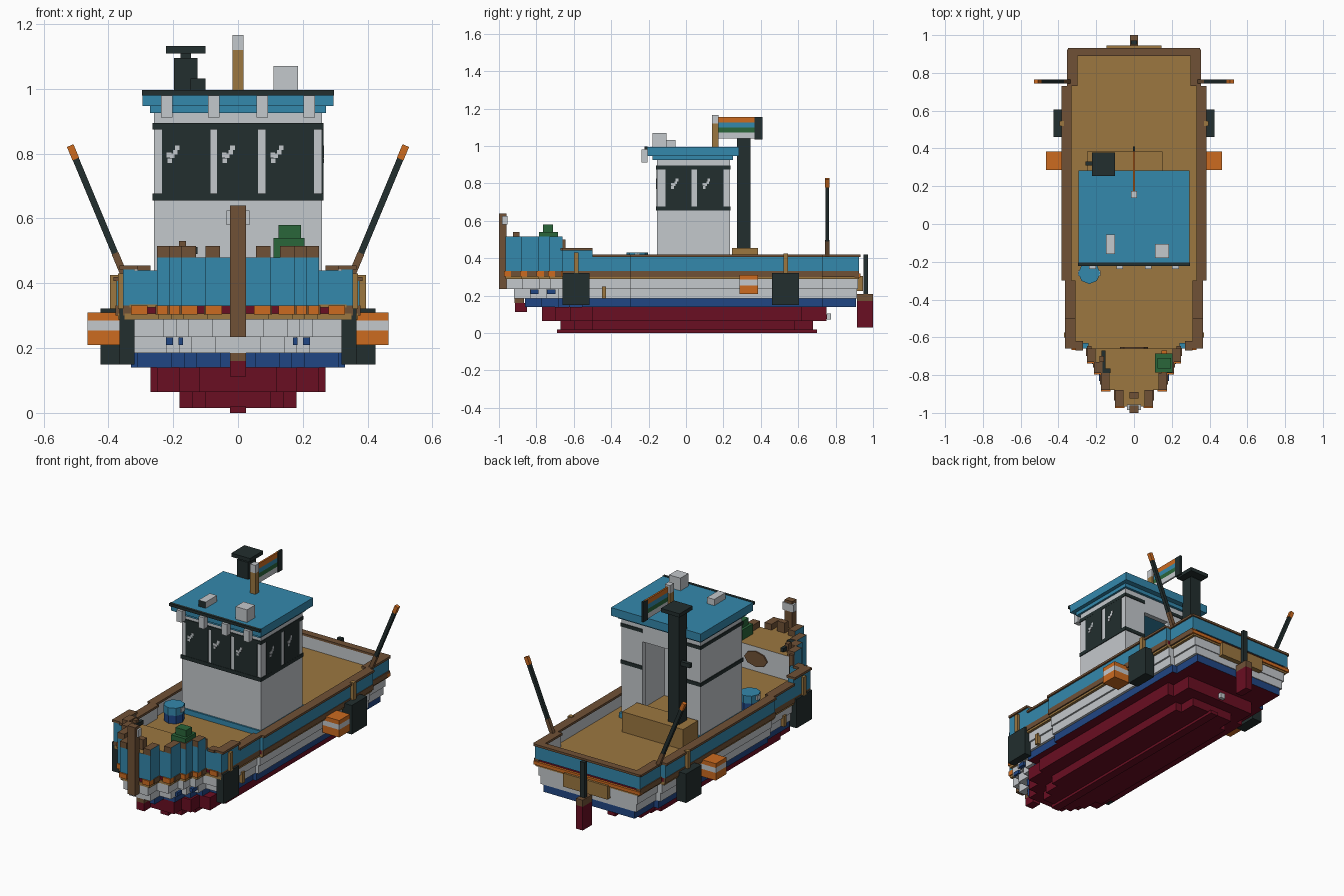
import bpy, bmesh, math
from mathutils import Vector

cube = bpy.data.objects.get("Cube")
if cube:
    bpy.data.objects.remove(cube)


def material(name, rgb):
    lin = [(c / 255 / 12.92) if c < 10 else ((c / 255 + 0.055) / 1.055) ** 2.4 for c in rgb]
    m = bpy.data.materials.new(name)
    m.use_nodes = True
    m.diffuse_color = (*lin, 1)
    m.node_tree.nodes["Principled BSDF"].inputs["Base Color"].default_value = (*lin, 1)
    return m


SKY = material("sky blue", (52, 136, 172))
NAVY = material("navy blue", (32, 70, 132))
WHITE = material("pale grey", (196, 200, 204))
RED = material("dark red", (106, 14, 34))
BROWN = material("brown", (112, 81, 54))
TAN = material("tan", (156, 119, 64))
ORANGE = material("orange", (204, 107, 32))
BLACK = material("charcoal", (34, 46, 46))
GREEN = material("green", (42, 102, 58))


def finish(name, bm, mat):
    bmesh.ops.recalc_face_normals(bm, faces=bm.faces)
    me = bpy.data.meshes.new(name)
    bm.to_mesh(me)
    bm.free()
    me.materials.append(mat)
    ob = bpy.data.objects.new(name, me)
    bpy.context.collection.objects.link(ob)
    return ob


def box(name, x, y, z, mat):
    bm = bmesh.new()
    bmesh.ops.create_cube(bm, size=1)
    for v in bm.verts:
        v.co = [r[0] if c < 0 else r[1] for c, r in zip(v.co, (x, y, z))]
    return finish(name, bm, mat)


def pair(name, x, y, z, mat):
    """The same box on both sides; x is given for the left side."""
    return [box("left_" + name, x, y, z, mat),
            box("right_" + name, (-x[1], -x[0]), y, z, mat)]


def slab(name, steps, end, z, mat):
    """Prism with a stepped, symmetric plan: steps are (y start, half width)."""
    pts = []
    for i, (y, h) in enumerate(steps):
        pts += [(h, y), (h, steps[i + 1][0] if i + 1 < len(steps) else end)]
    pts += [(-x, y) for x, y in reversed(pts)]
    bm = bmesh.new()
    f = bm.faces.new([bm.verts.new((x, y, z[0])) for x, y in pts])
    ext = bmesh.ops.extrude_face_region(bm, geom=[f])["geom"]
    bmesh.ops.translate(bm, vec=(0, 0, z[1] - z[0]),
                        verts=[v for v in ext if isinstance(v, bmesh.types.BMVert)])
    return finish(name, bm, mat)


def recolour(ob, direction, mat):
    """Paint the faces that look along the given direction."""
    ob.data.materials.append(mat)
    for p in ob.data.polygons:
        if p.normal.dot(Vector(direction)) > 0.9:
            p.material_index = len(ob.data.materials) - 1


def bar(name, a, b, w, mat):
    a, b = Vector(a), Vector(b)
    bm = bmesh.new()
    bmesh.ops.create_cube(bm, size=1)
    for v in bm.verts:
        v.co = (v.co.x * w, v.co.y * w, v.co.z * (b - a).length)
    ob = finish(name, bm, mat)
    ob.location = (a + b) / 2
    ob.rotation_euler = (0, math.atan2(b.x - a.x, b.z - a.z), 0)
    return ob


def prism(name, loc, r, depth, sides, mat, scale=(1, 1), rot=(0, 0, 0)):
    bm = bmesh.new()
    bmesh.ops.create_cone(bm, segments=sides, radius1=r, radius2=r, depth=depth, cap_ends=True)
    bmesh.ops.scale(bm, vec=(scale[0], scale[1], 1), verts=bm.verts)
    ob = finish(name, bm, mat)
    ob.location, ob.rotation_euler = loc, rot
    return ob


# Hull: layers that share one stepped plan
BOW = [(-.965, .10), (-.88, .175), (-.79, .212), (-.73, .25)]
PLAN = BOW + [(-.66, .355), (-.30, .375), (.73, .345)]


def plan(dx, dy):
    return [(y + dy if y < -.5 else y, h - dx) for y, h in PLAN]


box("keel", (-.025, .025), (-.69, .70), (0, .02), RED)
slab("bottom_lower", [(-.67, .10), (-.60, .14), (-.5, .18), (.58, .14)], .68, (.015, .065), RED)
slab("bottom_upper", [(-.77, .12), (-.70, .18), (-.62, .25), (-.5, .27), (.62, .23)], .75, (.065, .14), RED)
recolour(slab("waterline_band", plan(.045, .105), .91, (.14, .185), NAVY), (0, 0, -1), RED)
slab("hull_side_lower", plan(.03, .045), .915, (.185, .235), WHITE)
slab("hull_side_upper", plan(.02, .005), .92, (.235, .288), WHITE)
slab("gold_strake", plan(.005, 0), .925, (.288, .306), TAN)
slab("red_strake", plan(.012, .006), .918, (.306, .33), RED)
slab("deck", [(-.66, .335), (-.30, .355), (.73, .325)], .90, (.325, .335), TAN)

# Rub rails along the sides and stern, orange brackets round the bow
for y0, y1, h in ((-.66, -.30, .355), (-.30, .73, .378), (.73, .925, .35)):
    pair("rub_rail", (h - .03, h), (y0, y1), (.30, .332), BROWN)
box("stern_rub_rail", (-.35, .35), (.90, .932), (.298, .318), ORANGE)
for y, h in BOW + [(-.66, .33)]:
    pair("bow_bracket", (h - .05, h), (y - .008, y + .03), (.303, .332), ORANGE)
for (y0, h), y1 in zip(BOW, (-.88, -.79, -.73, -.66)):
    pair("bow_rub_rail", (h - .02, h + .005), (y0 + .03, y1), (.303, .332), BROWN)

# Bulwarks: blue outside, pale inside, brown cap
for y0, y1, h, top in ((-.66, -.50, .355, .455), (-.50, -.30, .355, .42),
                       (-.30, .73, .375, .42), (.73, .925, .345, .42)):
    for ob, sx in zip(pair("bulwark", (h - .035, h), (y0, y1), (.33, top - .013), SKY), (-1, 1)):
        recolour(ob, (sx, 0, 0), WHITE)
    pair("bulwark_cap", (h - .045, h + .01), (y0, y1), (top - .013, top), BROWN)
pair("bulwark_front", (.24, .355), (-.66, -.63), (.33, .44), SKY)
pair("bulwark_front_cap", (.27, .31), (-.67, -.62), (.44, .455), BROWN)
recolour(box("transom_bulwark", (-.345, .345), (.895, .925), (.33, .407), SKY), (0, -1, 0), WHITE)
box("transom_cap", (-.35, .35), (.89, .932), (.407, .42), BROWN)

# Raised foredeck
fore = slab("foredeck", BOW, -.66, (.33, .48), SKY)
recolour(fore, (0, 0, 1), TAN)
recolour(fore, (0, 1, 0), WHITE)
for (y0, h), y1 in zip(BOW, (-.88, -.79, -.73, -.66)):
    for ob, sx in zip(pair("bow_rail", (h - .045, h), (y0, y1), (.48, .515), SKY), (1, -1)):
        for d in ((0, 0, 1), (0, -1, 0), (0, 1, 0), (-sx, 0, 0)):
            recolour(ob, d, BROWN)
prism("foredeck_hatch", (0, -.658, .41), .075, .012, 8, BROWN, (1, .6), (math.pi / 2, 0, 0))
pair("foredeck_back_post", (.225, .25), (-.665, -.645), (.33, .50), BROWN)
for y in (-.81, -.72):
    pair("bow_port", (.17 if y < -.75 else .20, .184 if y < -.75 else .222), (y - .022, y + .022), (.21, .232), NAVY)

# Stem and bow post
box("stem_upper", (-.025, .025), (-1.0, -.96), (.235, .64), BROWN)
box("stem_lower", (-.025, .025), (-.918, -.865), (.16, .237), BROWN)
box("stem_foot", (-.025, .025), (-.915, -.85), (.112, .16), RED)
box("stem_collar", (-.036, .036), (-.985, -.955), (.58, .625), WHITE)
box("bow_bitt", (-.025, .025), (-.925, -.89), (.48, .54), BROWN)

# Deck gear on the bow
box("winch_base", (.11, .205), (-.785, -.685), (.48, .54), GREEN)
box("winch_drum", (.125, .195), (-.765, -.71), (.54, .58), GREEN)
box("winch_front_brace", (.145, .175), (-.80, -.785), (.48, .51), ORANGE)
box("winch_back_brace", (.145, .175), (-.685, -.67), (.48, .51), ORANGE)
box("anchor_shank", (-.172, -.152), (-.79, -.67), (.49, .512), BLACK)
box("anchor_arm", (-.19, -.125), (-.79, -.765), (.49, .512), BLACK)
box("anchor_block", (-.182, -.16), (-.73, -.70), (.48, .53), BROWN)

# Barrel beside the cabin
prism("barrel_lower", (-.237, -.26, .36), .055, .05, 8, NAVY)
prism("barrel_upper", (-.237, -.26, .407), .058, .045, 8, SKY)
box("barrel_strap", (-.297, -.177), (-.275, -.245), (.40, .425), WHITE)

# Fenders, fender posts and life boxes
pair("front_fender", (.32, .366), (-.66, -.515), (.15, .322), BLACK)
pair("rear_fender", (.36, .425), (.46, .605), (.15, .322), BLACK)
pair("front_fender_post", (.345, .37), (-.60, -.575), (.32, .43), TAN)
pair("rear_fender_post", (.37, .395), (.52, .545), (.32, .425), TAN)
pair("life_box_bottom", (.355, .465), (.285, .385), (.21, .255), ORANGE)
pair("life_box_stripe", (.355, .465), (.285, .385), (.255, .285), WHITE)
pair("life_box_top", (.355, .465), (.285, .385), (.285, .31), ORANGE)
pair("side_bracket", (.32, .345), (-.45, -.428), (.185, .25), TAN)

# Cabin walls with a doorway at the back
box("cabin_front", (-.26, .26), (-.155, -.125), (.33, .95), WHITE)
pair("cabin_side", (.23, .26), (-.125, .235), (.33, .95), WHITE)
box("cabin_back_left", (.12, .23), (.205, .235), (.33, .95), WHITE)
box("cabin_back_right", (-.23, -.05), (.205, .235), (.33, .95), WHITE)
box("cabin_door_lintel", (-.05, .12), (.205, .235), (.82, .95), WHITE)
pair("cabin_skirt", (.258, .268), (-.16, .24), (.335, .365), SKY)
box("cabin_skirt_front", (-.268, .268), (-.165, -.155), (.335, .365), SKY)
box("cabin_skirt_back", (-.268, .268), (.235, .245), (.335, .365), SKY)

# Dark trim bands and windows
for z in ((.655, .677), (.875, .895)):
    box("front_trim", (-.264, .264), (-.161, -.153), z, BLACK)
    pair("side_trim", (.257, .264), (-.16, .238), z, BLACK)
    box("back_trim_left", (.12, .264), (.233, .239), z, BLACK)
    box("back_trim_right", (-.264, -.05), (.233, .239), z, BLACK)
GLINT = [(-.012, -.022), (-.004, -.006), (.006, .004), (.012, .018), (-.014, -.004)]
for x0, x1 in ((-.235, -.085), (-.065, .062), (.085, .235)):
    box("front_window", (x0, x1), (-.159, -.15), (.675, .877), BLACK)
    for dx, dz in GLINT:
        cx, cz = x0 + .036 + dx, .80 + dz
        box("front_glint", (cx - .007, cx + .007), (-.161, -.158), (cz - .007, cz + .007), WHITE)
for y0, y1 in ((-.11, .03), (.06, .20)):
    box("side_window", (.255, .2635), (y0, y1), (.675, .877), BLACK)
    for dy, dz in GLINT:
        cy, cz = y0 + .05 + dy, .80 + dz
        box("side_glint", (.262, .2655), (cy - .007, cy + .007), (cz - .007, cz + .007), WHITE)

# Roof with its lamps and boxes
box("roof_underside", (-.272, .272), (-.18, .25), (.925, .95), SKY)
box("roof", (-.295, .295), (-.205, .283), (.947, .995), SKY)
box("roof_front_edge", (-.297, .297), (-.222, -.205), (.98, .997), BLACK)
for x in (-.22, -.075, .075, .22):
    box("roof_lamp", (x - .018, x + .018), (-.238, -.205), (.912, .98), WHITE)
box("roof_locker", (.11, .185), (-.18, -.105), (.995, 1.07), WHITE)
recolour(box("search_light", (-.147, -.10), (-.16, -.055), (.995, 1.032), WHITE), (0, -1, 0), BLACK)

# Funnel and engine box
box("engine_box", (-.25, .15), (.245, .385), (.335, .455), TAN)
box("funnel", (-.197, -.125), (.272, .345), (.45, 1.095), BLACK)
box("funnel_neck", (-.178, -.145), (.29, .33), (1.095, 1.112), BLACK)
box("funnel_cap", (-.222, -.10), (.255, .378), (1.11, 1.132), BLACK)
box("funnel_arm", (-.258, -.197), (.31, .332), (.80, .825), BLACK)

# Mast and flag
box("mast", (-.017, .017), (.138, .175), (.995, 1.12), TAN)
box("mast_top", (-.017, .017), (.138, .175), (1.12, 1.167), WHITE)
for z0, z1, m in ((1.04, 1.072, WHITE), (1.072, 1.098, GREEN), (1.098, 1.125, SKY), (1.125, 1.155, ORANGE)):
    box("flag_stripe", (-.005, .005), (.175, .385), (z0, z1), m)
box("flag_end", (-.006, .006), (.365, .41), (1.035, 1.155), BLACK)

# Slanted poles at the stern
for s, side in ((1, "left"), (-1, "right")):
    at = lambda t: (s * (.345 + .173 * t), .755, .41 + .415 * t)
    bar(side + "_pole_base", at(0), at(.2), .022, BROWN)
    bar(side + "_pole", at(.2), at(.9), .02, BLACK)
    bar(side + "_pole_tip", at(.9), at(1), .022, ORANGE)

# Rudder, stern board and propeller
box("rudder", (-.022, .022), (.915, 1.0), (.03, .17), RED)
box("rudder_head", (-.022, .022), (.915, 1.0), (.17, .21), BROWN)
box("rudder_post", (-.015, .015), (.95, .972), (.21, .42), BLACK)
box("stern_board", (-.145, .145), (.915, .945), (.225, .305), TAN)
box("propeller_shaft", (-.012, .012), (.74, .762), (.075, .10), RED)
box("propeller", (-.016, .016), (.755, .775), (.072, .104), WHITE)
